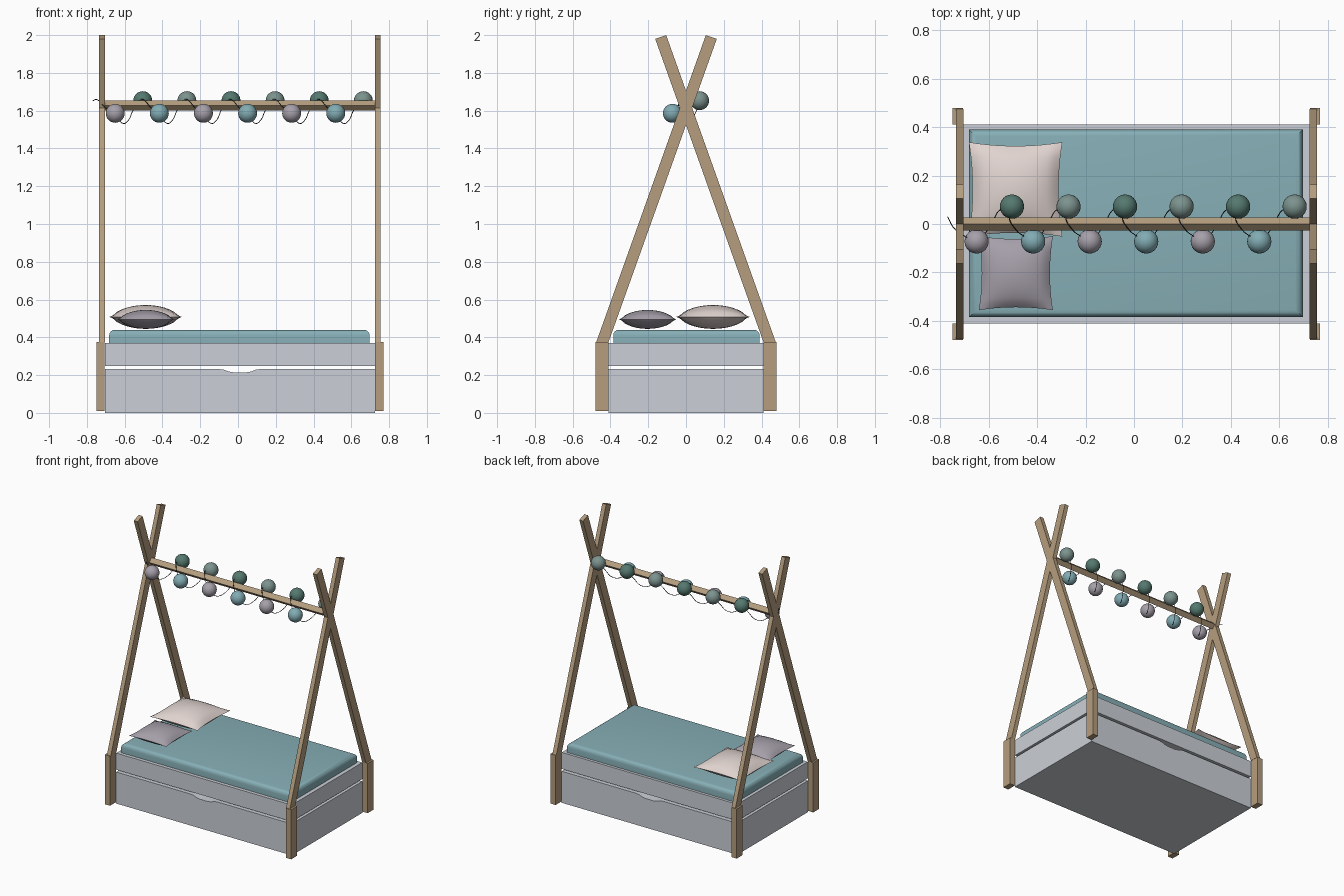
import bpy, bmesh
from mathutils import Vector

if "Cube" in bpy.data.objects:
    bpy.data.objects.remove(bpy.data.objects["Cube"])

CX = 0.01  # the bed is offset slightly because the cord overhangs one end


def material(name, rgb):
    m = bpy.data.materials.new(name)
    m.diffuse_color = (*rgb, 1)
    m.use_nodes = True
    m.node_tree.nodes["Principled BSDF"].inputs["Base Color"].default_value = m.diffuse_color
    return m


wood = material("wood", (0.46, 0.34, 0.21))
paint = material("pale_paint", (0.60, 0.63, 0.68))
teal = material("teal_cloth", (0.24, 0.43, 0.47))
pink = material("pink_cloth", (0.75, 0.66, 0.63))
mauve = material("mauve", (0.38, 0.35, 0.40))
blue = material("light_teal", (0.22, 0.41, 0.45))
green = material("dark_green", (0.09, 0.19, 0.16))
sage = material("sage", (0.20, 0.29, 0.27))
dark = material("cord", (0.03, 0.03, 0.03))


def finish(name, bm, mat):
    bmesh.ops.recalc_face_normals(bm, faces=bm.faces)
    me = bpy.data.meshes.new(name)
    bm.to_mesh(me)
    bm.free()
    ob = bpy.data.objects.new(name, me)
    bpy.context.collection.objects.link(ob)
    me.materials.append(mat)
    return ob


def smooth(ob, angle=0.7):
    bpy.ops.object.select_all(action='DESELECT')
    ob.select_set(True)
    bpy.context.view_layer.objects.active = ob
    bpy.ops.object.shade_smooth_by_angle(angle=angle)


def prism(name, pts, axis, lo, hi, mat):
    """Extrude a profile along x (points are y,z) or along y (points are x,z)."""
    bm = bmesh.new()
    place = (lambda a, b: (lo, a, b)) if axis == 'x' else (lambda a, b: (a, lo, b))
    f = bm.faces.new([bm.verts.new(place(a, b)) for a, b in pts])
    ext = bmesh.ops.extrude_face_region(bm, geom=[f])
    step = Vector((hi - lo, 0, 0)) if axis == 'x' else Vector((0, hi - lo, 0))
    bmesh.ops.translate(bm, vec=step,
                        verts=[v for v in ext['geom'] if isinstance(v, bmesh.types.BMVert)])
    return finish(name, bm, mat)


def rect(a0, a1, b0, b1):
    return [(a0, b0), (a1, b0), (a1, b1), (a0, b1)]


# End frames: short posts carrying crossed slanted beams
BEAM = [(-0.475, 0.375), (-0.41, 0.375), (0.163, 1.98), (0.105, 2.0)]
for end, sx in (("left", -1), ("right", 1)):
    for side, sy in (("front", 1), ("back", -1)):
        prism(f"{end}_{side}_post", [(y * sy, z) for y, z in rect(-0.48, -0.41, 0.01, 0.375)],
              'x', CX + sx * 0.716, CX + sx * 0.759, wood)
        prism(f"{end}_{side}_slanted_beam", [(y * sy, z) for y, z in BEAM],
              'x', CX + sx * 0.714, CX + sx * 0.745, wood)

# Ridge bar, a square bar standing on its edge
R = 0.027
prism("ridge_bar", [(0, 1.628 - R), (R, 1.628), (0, 1.628 + R), (-R, 1.628)],
      'x', CX - 0.715, CX + 0.715, wood)

# Drawer with a shallow hand notch along its top, and the bed base above a gap
half = [(0.11, 0.232), (0.085, 0.229), (0.06, 0.219), (0.03, 0.214)]
notch = half + [(-x, z) for x, z in reversed(half)]
drawer = [(-0.715, 0.232), (-0.715, 0), (0.715, 0), (0.715, 0.232)] + notch
prism("drawer", [(CX + x, z) for x, z in drawer], 'y', -0.41, 0.41, paint)
prism("bed_base", rect(CX - 0.715, CX + 0.715, 0.249, 0.371), 'y', -0.41, 0.41, paint)

# Mattress with rounded top edges
mattress = prism("mattress", rect(-0.682, 0.697, 0.371, 0.44), 'y', -0.385, 0.39, teal)
bm = bmesh.new()
bm.from_mesh(mattress.data)
top = [e for e in bm.edges if all(v.co.z > 0.43 for v in e.verts)]
bmesh.ops.bevel(bm, geom=top, offset=0.03, segments=4, profile=0.5, affect='EDGES')
bm.to_mesh(mattress.data)
bm.free()
smooth(mattress)


# Pillows: two domed grids meeting at a pinched seam
def pillow(name, x, y, z, hx, hy, h, mat):
    bm = bmesh.new()
    for s in (1, -1):
        old = set(bm.verts)
        bmesh.ops.create_grid(bm, x_segments=14, y_segments=14, size=1)
        for p in set(bm.verts) - old:
            u, v = p.co.x, p.co.y
            puff = max(0, (1 - u * u) * (1 - v * v)) ** 0.65
            p.co = (x + u * hx * (1 - 0.08 * (1 - v * v)),
                    y + v * hy * (1 - 0.08 * (1 - u * u)), z + s * h * puff)
    bmesh.ops.remove_doubles(bm, verts=bm.verts, dist=1e-4)
    smooth(finish(name, bm, mat))


pillow("large_pillow", -0.489, 0.143, 0.508, 0.193, 0.195, 0.063, pink)
pillow("small_pillow", -0.488, -0.203, 0.495, 0.153, 0.153, 0.05, mauve)

# Ball garland: alternating balls in front of and behind the bar
STEP = 0.2335
for i in range(6):
    for row, x, y, z, mats in (("front", -0.65, -0.072, 1.586, (mauve, blue)),
                               ("back", -0.504, 0.072, 1.653, (green, sage))):
        bm = bmesh.new()
        bmesh.ops.create_uvsphere(bm, u_segments=24, v_segments=14, radius=0.05)
        bmesh.ops.translate(bm, verts=bm.verts, vec=(x + i * STEP, y, z))
        smooth(finish(f"{row}_ball_{i + 1}", bm, mats[i % 2]), 1.0)

# Cord winding round the bar through the balls
turn = [(0, -0.07, 1.586), (0.035, -0.04, 1.535), (0.07, 0.02, 1.55), (0.1, 0.06, 1.61),
        (0.146, 0.07, 1.653), (0.135, 0.025, 1.66), (0.155, -0.015, 1.655), (0.195, -0.05, 1.61)]
path = [(-0.77, 0.03, 1.652), (-0.745, -0.015, 1.658), (-0.70, -0.05, 1.615)]
path += [(-0.65 + i * STEP + dx, y, z) for i in range(6) for dx, y, z in turn]
path = path[:-3]
cu = bpy.data.curves.new("cord", 'CURVE')
cu.dimensions = '3D'
cu.bevel_depth = 0.002
cu.bevel_resolution = 1
cu.resolution_u = 5
sp = cu.splines.new('BEZIER')
sp.bezier_points.add(len(path) - 1)
for bp, co in zip(sp.bezier_points, path):
    bp.co = co
    bp.handle_left_type = bp.handle_right_type = 'AUTO'
cu.materials.append(dark)
bpy.context.collection.objects.link(bpy.data.objects.new("garland_cord", cu))
